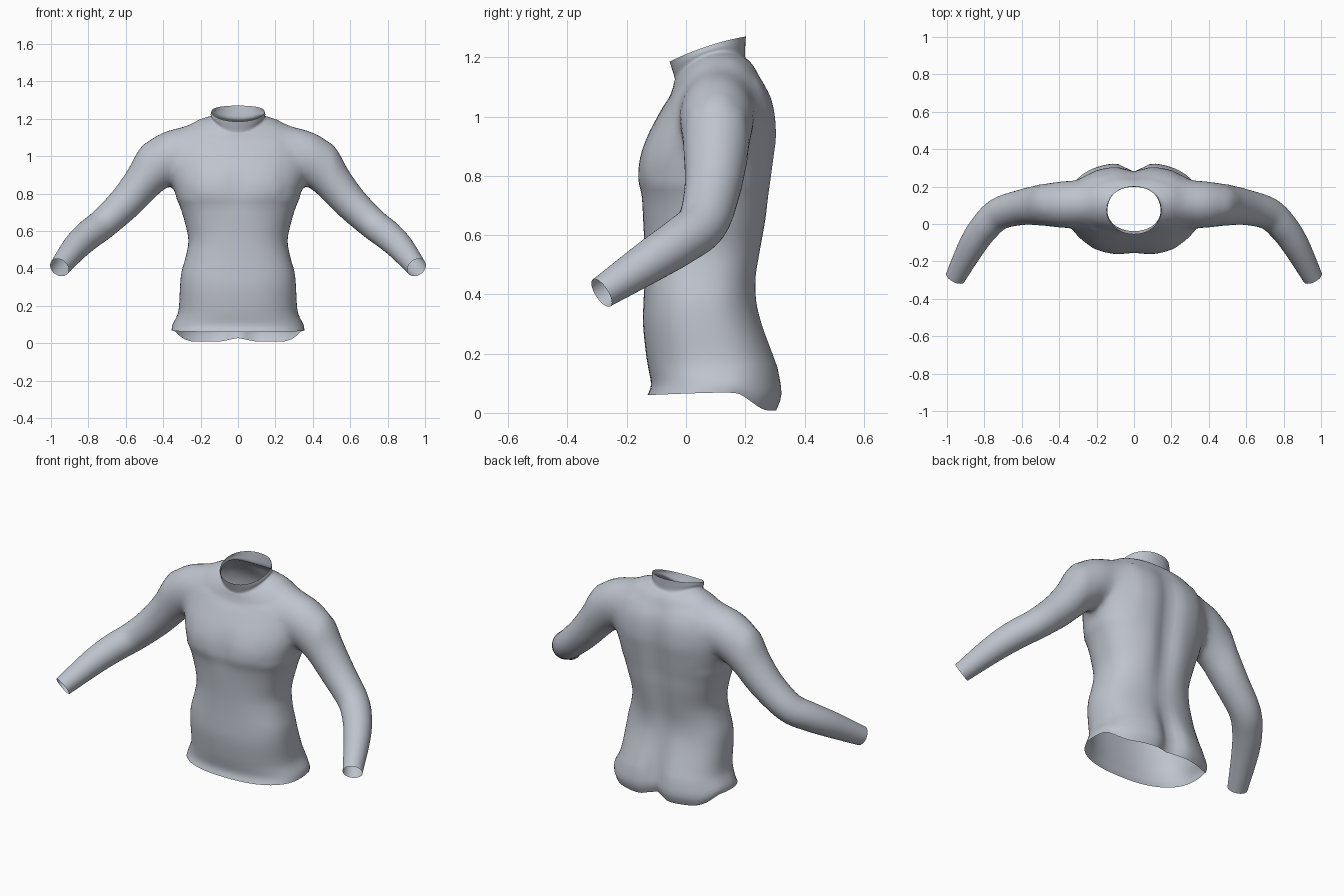
import bpy, bmesh, math
from mathutils import Vector

if "Cube" in bpy.data.objects:
    bpy.data.objects.remove(bpy.data.objects["Cube"])

fabric = bpy.data.materials.new("blue_grey_fabric")
fabric.diffuse_color = (0.52, 0.55, 0.61, 1)
fabric.use_nodes = True
fabric.node_tree.nodes["Principled BSDF"].inputs["Base Color"].default_value = fabric.diffuse_color


def spline(rows, steps):
    """Catmull-Rom interpolation through rows of numbers."""
    out, n = [], len(rows)
    for i in range(n - 1):
        a, b, c, d = (rows[max(0, min(n - 1, i + k))] for k in (-1, 0, 1, 2))
        for s in range(steps):
            t = s / steps
            out.append([0.5 * (2 * q + (r - p) * t + (2 * p - 5 * q + 4 * r - w) * t * t
                               + (3 * q - p - 3 * r + w) * t ** 3)
                        for p, q, r, w in zip(a, b, c, d)])
    return out + [list(rows[-1])]


def loft(name, rings):
    """Closed, capped tube through rings of points."""
    bm = bmesh.new()
    vs = [[bm.verts.new(p) for p in ring] for ring in rings]
    for a, b in zip(vs, vs[1:]):
        for i in range(len(a)):
            j = (i + 1) % len(a)
            bm.faces.new((a[i], a[j], b[j], b[i]))
    bm.faces.new(vs[0][::-1])
    bm.faces.new(vs[-1])
    bmesh.ops.recalc_face_normals(bm, faces=bm.faces)
    me = bpy.data.meshes.new(name)
    bm.to_mesh(me)
    bm.free()
    me.materials.append(fabric)
    ob = bpy.data.objects.new(name, me)
    bpy.context.collection.objects.link(ob)
    return ob


# Torso and collar: z, half width, front y, back y, tilt, side lift, back groove
TORSO = [
    (.068, .355, -.130, .312, 0, 0, .045),
    (.10, .350, -.118, .330, 0, 0, .050),
    (.15, .325, -.127, .318, 0, 0, .050),
    (.20, .315, -.135, .300, 0, 0, .040),
    (.30, .310, -.145, .262, 0, 0, .020),
    (.38, .302, -.143, .242, 0, 0, .012),
    (.46, .280, -.140, .242, 0, 0, .015),
    (.55, .265, -.140, .258, 0, 0, .022),
    (.65, .285, -.145, .276, 0, 0, .028),
    (.73, .310, -.153, .285, 0, 0, .030),
    (.79, .335, -.166, .293, 0, 0, .030),
    (.86, .355, -.160, .302, 0, 0, .030),
    (.93, .365, -.135, .310, 0, 0, .030),
    (1.0, .365, -.100, .305, .03, 0, .025),
    (1.05, .355, -.075, .290, .08, 0, .020),
    (1.09, .330, -.055, .262, .16, .02, .012),
    (1.125, .260, -.045, .238, .23, .04, .005),
    (1.15, .190, -.040, .215, .27, .045, 0),
    (1.165, .147, -.038, .200, .30, .045, 0),
    (1.20, .146, -.047, .200, .32, .025, 0),
    (1.23, .142, -.055, .202, .33, .01, 0),
]
SEG = 72


def power(v, e):
    return math.copysign(abs(v) ** e, v)


def torso_ring(z, hw, yf, yb, tilt, lift, groove):
    pts = []
    e = 2 / (2.4 if z < 1.1 else 2.1)
    for i in range(SEG):
        a = 2 * math.pi * i / SEG
        x = hw * power(math.cos(a), e)
        y = (yf + yb) / 2 + (yb - yf) / 2 * power(math.sin(a), e)
        mid = math.exp(-(x / .06) ** 2)
        if math.sin(a) > 0:
            y -= groove * mid
        else:  # shallow line between the chest muscles
            y += .014 * mid * math.exp(-((z - .83) / .1) ** 2)
        h = z + tilt * (y - .08) + lift * math.cos(a) ** 2
        # hem hangs lower at the back, in two lobes
        fade = max(0, 1 - (z - .068) / .08)
        k = min(1, max(0, (y - .16) / .12))
        h += fade * (-.06 * k * k * (3 - 2 * k) + .02 * mid * k)
        h -= fade * .008 * max(0, -math.sin(a))
        pts.append(Vector((x, y, h)))
    return pts


torso_rings = [torso_ring(*r) for r in spline(TORSO, 3)]
shirt = loft("shirt", torso_rings)
rims = [torso_rings[0], torso_rings[-1]]

# Sleeves: x, y, z, in-plane radius, depth radius
SLEEVE = [
    (.20, .105, 1.03, .120, .110),
    (.33, .105, 1.010, .145, .130),
    (.42, .103, .960, .133, .125),
    (.51, .100, .858, .104, .107),
    (.605, .088, .748, .091, .094),
    (.72, .055, .640, .082, .086),
    (.80, -.020, .578, .079, .080),
    (.868, -.120, .513, .072, .072),
    (.955, -.285, .405, .054, .054),
]


def sleeve_rings(side):
    rows = spline(SLEEVE, 5)
    rings = []
    for i, (x, y, z, ru, rv) in enumerate(rows):
        p, q = rows[max(0, i - 1)], rows[min(len(rows) - 1, i + 1)]
        t = (Vector(q[:3]) - Vector(p[:3])).normalized()
        u = t.cross(Vector((0, 1, 0))).normalized()
        v = t.cross(u)
        ring = []
        for k in range(40):
            a = 2 * math.pi * k / 40
            pt = Vector((x, y, z)) + u * ru * math.cos(a) + v * rv * math.sin(a)
            ring.append(Vector((pt.x * side, pt.y, pt.z)))
        rings.append(ring)
    return rings


# Weld the sleeves to the torso
sleeves = []
for side, label in ((1, "left_sleeve"), (-1, "right_sleeve")):
    rings = sleeve_rings(side)
    rims.append(rings[-1])
    sleeve = loft(label, rings)
    sleeves.append(sleeve)
    mod = shirt.modifiers.new(label, 'BOOLEAN')
    mod.operation = 'UNION'
    mod.solver = 'EXACT'
    mod.object = sleeve
deps = bpy.context.evaluated_depsgraph_get()
welded = bpy.data.meshes.new_from_object(shirt.evaluated_get(deps))
shirt.modifiers.clear()
shirt.data = welded
for sleeve in sleeves:
    bpy.data.objects.remove(sleeve)

# Open the hem, collar and cuffs, then soften the armholes
bm = bmesh.new()
bm.from_mesh(welded)


def on_rim(v, rim):
    return any((v.co - p).length < 1e-4 for p in rim)


caps = set()
for rim in rims:
    rim_verts = {v for v in bm.verts if on_rim(v, rim)}
    caps |= {f for f in bm.faces if all(v in rim_verts for v in f.verts)}
bmesh.ops.delete(bm, geom=list(caps), context='FACES')
near = [v for v in bm.verts if .2 < abs(v.co.x) < .52 and v.co.z > .76]
bmesh.ops.remove_doubles(bm, verts=near, dist=.004)
for _ in range(14):
    near = [v for v in bm.verts if .22 < abs(v.co.x) < .5 and v.co.z > .78]
    bmesh.ops.smooth_vert(bm, verts=near, factor=.5,
                          use_axis_x=True, use_axis_y=True, use_axis_z=True)
bm.to_mesh(welded)
bm.free()
welded.materials.clear()
welded.materials.append(fabric)
for poly in welded.polygons:
    poly.material_index = 0

bpy.context.view_layer.objects.active = shirt
shirt.select_set(True)
bpy.ops.object.shade_smooth_by_angle(angle=math.radians(60))
